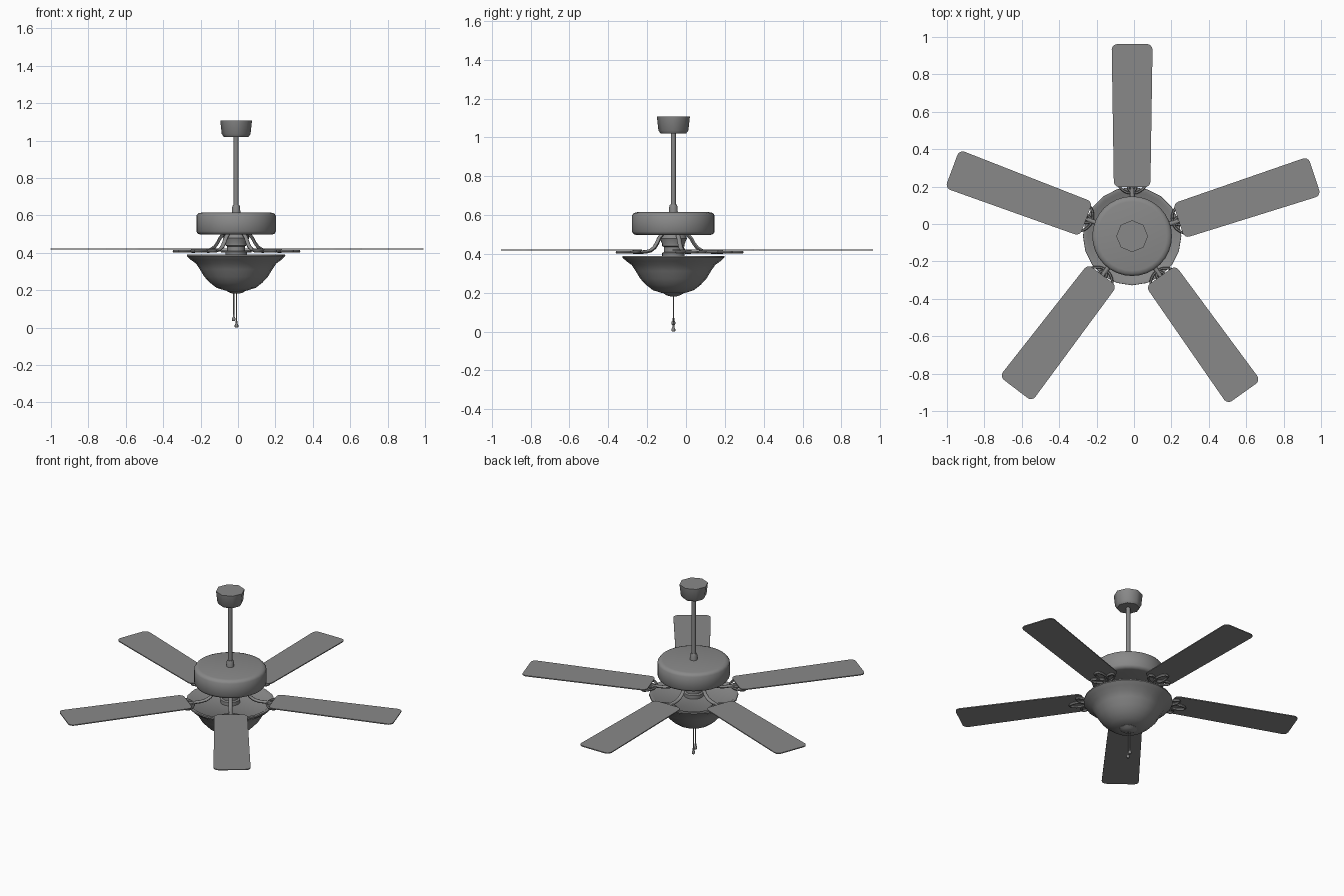
import bpy, bmesh, math
from mathutils import Matrix, Vector

if "Cube" in bpy.data.objects:
    bpy.data.objects.remove(bpy.data.objects["Cube"])

CX, CY = -0.01, -0.065          # fan axis
ANGLES = [18.2, 90, 159.5, 232.7, 305.6]

gray = bpy.data.materials.new("satin gray")
gray.diffuse_color = (0.25, 0.25, 0.25, 1)
gray.use_nodes = True
gray.node_tree.nodes["Principled BSDF"].inputs["Base Color"].default_value = gray.diffuse_color


def finish(name, bm, matrix=None, smooth=40):
    """Turn a bmesh into a named, coloured and shaded object."""
    bmesh.ops.recalc_face_normals(bm, faces=bm.faces)
    me = bpy.data.meshes.new(name)
    bm.to_mesh(me)
    bm.free()
    ob = bpy.data.objects.new(name, me)
    bpy.context.collection.objects.link(ob)
    me.materials.append(gray)
    ob.matrix_world = matrix or Matrix.Translation((CX, CY, 0))
    bpy.ops.object.select_all(action='DESELECT')
    ob.select_set(True)
    bpy.context.view_layer.objects.active = ob
    if smooth:
        bpy.ops.object.shade_smooth_by_angle(angle=math.radians(smooth))
    return ob


def lathe(name, profile, sides, smooth=40, offset=(0, 0)):
    """Revolve (radius, z) points around the fan axis."""
    bm = bmesh.new()
    rings = []
    for r, z in profile:
        if r == 0:
            rings.append([bm.verts.new((0, 0, z))] * sides)
        else:
            rings.append([bm.verts.new((r * math.cos(math.tau * i / sides),
                                        r * math.sin(math.tau * i / sides), z))
                          for i in range(sides)])
    for a, b in zip(rings, rings[1:]):
        for i in range(sides):
            j = (i + 1) % sides
            bm.faces.new(list(dict.fromkeys((a[i], a[j], b[j], b[i]))))
    return finish(name, bm, Matrix.Translation((CX + offset[0], CY + offset[1], 0)), smooth)


def tube(bm, points, half_w, half_h, closed=False, sides=8):
    """Sweep an elliptical section along points, height kept near z."""
    pts = [Vector(p) for p in points]
    n = len(pts)
    rings = []
    for k, p in enumerate(pts):
        a = pts[(k - 1) % n] if closed else pts[max(k - 1, 0)]
        b = pts[(k + 1) % n] if closed else pts[min(k + 1, n - 1)]
        t = (b - a).normalized()
        side = Vector((0, 0, 1)).cross(t).normalized()
        up = t.cross(side)
        rings.append([bm.verts.new(p + side * half_w * math.cos(math.tau * i / sides)
                                   + up * half_h * math.sin(math.tau * i / sides))
                      for i in range(sides)])
    for k in range(n if closed else n - 1):
        a, b = rings[k], rings[(k + 1) % n]
        for i in range(sides):
            j = (i + 1) % sides
            bm.faces.new((a[i], a[j], b[j], b[i]))
    if not closed:
        bm.faces.new(rings[0])
        bm.faces.new(rings[-1])


# Ceiling mount, rod and collar
lathe("ceiling_canopy", [(0, 1.107), (.085, 1.107), (.077, 1.035), (.066, 1.02), (0, 1.02)], 8, 50)
lathe("down_rod", [(0, 1.03), (.013, 1.03), (.013, .63), (0, .63)], 12)
lathe("rod_collar", [(0, .655), (.017, .655), (.021, .645), (.023, .61), (0, .61)], 12)

# Motor housing with rounded edges, and the hub below it
lathe("motor_housing", [(0, .615), (.185, .615), (.203, .611), (.213, .598), (.213, .515),
                        (.205, .502), (.19, .497), (0, .497)], 32)
lathe("switch_hub", [(0, .5), (.062, .5), (.07, .48), (.058, .452), (.058, .44), (.048, .435),
                     (.048, .41), (.058, .405), (.058, .38), (0, .38)], 20)

# Light bowl with a shallow recessed pan, and its finial
lathe("light_bowl", [(0, .382), (.235, .382), (.245, .39), (.262, .39), (.263, .382), (.243, .363),
                     (.215, .343), (.194, .312), (.17, .272), (.14, .24), (.105, .213),
                     (.06, .199), (0, .197)], 20, 50)
lathe("bowl_finial", [(0, .205), (.052, .205), (.052, .197), (.035, .187), (.018, .182), (0, .181)], 12, 50)

# Pull chains with drop-shaped weights
for i, (dx, low) in enumerate([(.002, 0), (-.013, .035)]):
    lathe(f"pull_chain_{i}", [(0, .19), (.003, .19), (.003, low + .03), (0, low + .03)], 6, 40, (dx, 0))
    lathe(f"pull_weight_{i}", [(0, low + .037), (.005, low + .035), (.005, low + .022), (.01, low + .014),
                               (.01, low + .004), (.007, low), (0, low)], 8, 50, (dx, 0))


def blade(matrix):
    """Thin tapered paddle with rounded corners."""
    r0, r1, w0, w1, c = .262, 1.027, .098, .109, .03
    bm = bmesh.new()
    outline = []
    for x, y, a0 in ((r1 - c, w1 - c, 0), (r0 + c, w0 - c, 90),
                     (r0 + c, c - w0, 180), (r1 - c, c - w1, 270)):
        for k in range(5):
            a = math.radians(a0 + k * 22.5)
            outline.append(bm.verts.new((x + c * math.cos(a), y + c * math.sin(a), .417)))
    face = bm.faces.new(outline)
    top = bmesh.ops.extrude_face_region(bm, geom=[face])["geom"]
    bmesh.ops.translate(bm, vec=(0, 0, .006), verts=[v for v in top if isinstance(v, bmesh.types.BMVert)])
    finish("blade", bm, matrix, 30)


def bracket(matrix):
    """Curved arm ending in three open loops under the blade."""
    bm = bmesh.new()
    tube(bm, [(.072, 0, .5), (.09, 0, .482), (.105, 0, .455), (.122, 0, .432),
              (.148, 0, .416), (.18, 0, .41), (.255, 0, .409)], .012, .009)
    for turn, length, width in ((0, .12, .026), (52, .095, .022), (-52, .095, .022)):
        rot = Matrix.Rotation(math.radians(turn), 3, 'Z')
        loop = []
        for k in range(16):
            a = math.tau * k / 16
            p = Vector((length / 2 * (1 - math.cos(a)), -width * math.sin(a), 0))
            loop.append(rot @ p + Vector((.235, 0, .408)))
        tube(bm, loop, .007, .008, True, 6)
    finish("blade_bracket", bm, matrix, 50)


for angle in ANGLES:
    m = Matrix.Translation((CX, CY, 0)) @ Matrix.Rotation(math.radians(angle), 4, 'Z')
    blade(m)
    bracket(m)
